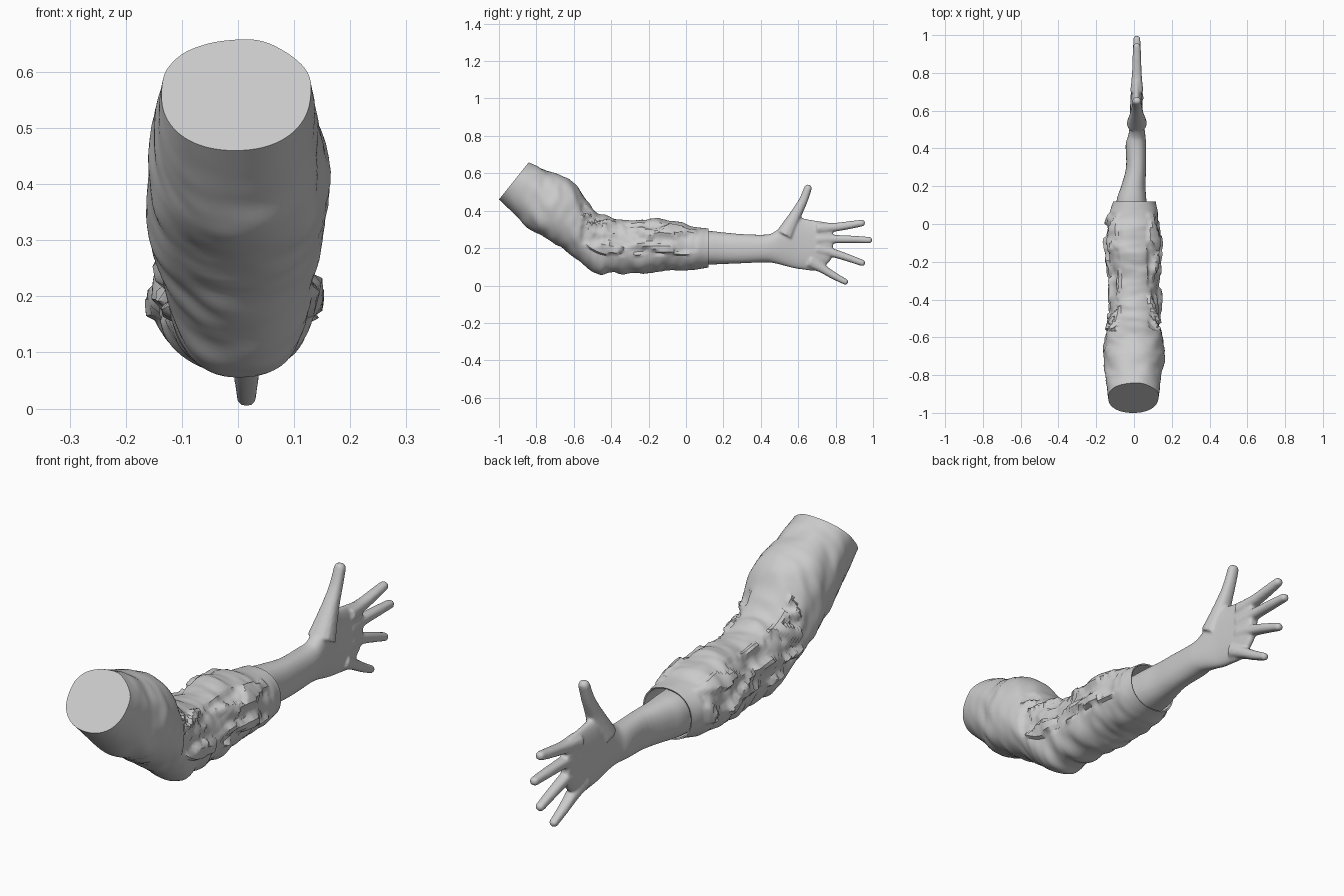
import bpy, bmesh, math
from mathutils import Vector, noise

if "Cube" in bpy.data.objects:
    bpy.data.objects.remove(bpy.data.objects["Cube"])

grey = bpy.data.materials.new("plain grey")
grey.use_nodes = True
grey.diffuse_color = (0.6, 0.6, 0.6, 1)
grey.node_tree.nodes["Principled BSDF"].inputs["Base Color"].default_value = (0.6, 0.6, 0.6, 1)


def spline(rows, steps):
    """Catmull-Rom through rows of numbers."""
    out = []
    for i in range(len(rows) - 1):
        quad = [rows[max(i - 1, 0)], rows[i], rows[i + 1], rows[min(i + 2, len(rows) - 1)]]
        for s in range(steps):
            t = s / steps
            out.append([0.5 * (2 * b + (c - a) * t + (2 * a - 5 * b + 4 * c - d) * t * t
                               + (3 * b - a - 3 * c + d) * t ** 3) for a, b, c, d in zip(*quad)])
    out.append(list(rows[-1]))
    return out


def loft(bm, rings, sides, power=1.0, warp=None, caps=(True, True)):
    """Skin oval rings given as bottom y, bottom z, top y, top z, min x, max x."""
    loops = []
    for by, bz, ty, tz, x0, x1 in rings:
        low, high = Vector(((x0 + x1) / 2, by, bz)), Vector(((x0 + x1) / 2, ty, tz))
        mid, up = (low + high) / 2, (high - low) / 2
        side = Vector(((x1 - x0) / 2, 0, 0))
        loop = []
        for k in range(sides):
            a = math.tau * k / sides
            c, s = math.cos(a), math.sin(a)
            off = side * math.copysign(abs(c) ** power, c) + up * math.copysign(abs(s) ** power, s)
            p = mid + off
            if warp:
                p += off.normalized() * warp(p, c, s)
            loop.append(bm.verts.new(p))
        loops.append(loop)
    for a, b in zip(loops, loops[1:]):
        for k in range(sides):
            j = (k + 1) % sides
            bm.faces.new((a[k], a[j], b[j], b[k]))
    if caps[0]:
        bm.faces.new(loops[0][::-1])
    if caps[1]:
        bm.faces.new(loops[-1])


def finish(bm, name, angle):
    bmesh.ops.recalc_face_normals(bm, faces=bm.faces)
    mesh = bpy.data.meshes.new(name)
    bm.to_mesh(mesh)
    bm.free()
    ob = bpy.data.objects.new(name, mesh)
    bpy.context.collection.objects.link(ob)
    mesh.materials.append(grey)
    bpy.ops.object.select_all(action='DESELECT')
    ob.select_set(True)
    bpy.context.view_layer.objects.active = ob
    bpy.ops.object.shade_smooth_by_angle(angle=math.radians(angle))
    return ob


def wrinkle(p, c, s):
    """Cloth folds, with ragged torn layers on both sides of the forearm."""
    fade = min(1, max(0, (p.y + 0.98) * 5)) * min(1, max(0, (0.12 - p.y) * 8))
    fold = 0.012 * noise.noise(Vector((p.x * 5, p.y * 14 + p.z * 5, p.z * 6)))
    fold += 0.006 * noise.noise(Vector((p.x * 12, p.y * 30, p.z * 12 + 4)))
    torn = 0
    if -0.56 < p.y < 0.06 and -0.3 < s < 0.85:
        n = noise.noise(Vector((p.x * 9, p.y * 8 + 3, p.z * 22)))
        torn = 0.013 if n > 0.12 else (-0.008 if n < -0.15 else 0)
    return (fold + torn) * fade


# Sleeve: bent upper arm, elbow, forearm and open cuff
sleeve_rings = [
    (-1.0, 0.46, -0.84, 0.66, -0.138, 0.128),
    (-0.91, 0.375, -0.73, 0.61, -0.15, 0.14),
    (-0.82, 0.29, -0.61, 0.555, -0.163, 0.157),
    (-0.67, 0.205, -0.54, 0.465, -0.155, 0.15),
    (-0.57, 0.13, -0.48, 0.395, -0.138, 0.138),
    (-0.47, 0.068, -0.41, 0.37, -0.13, 0.133),
    (-0.36, 0.066, -0.3, 0.348, -0.126, 0.13),
    (-0.2, 0.068, -0.17, 0.355, -0.142, 0.133),
    (-0.08, 0.074, -0.07, 0.345, -0.15, 0.138),
    (0.03, 0.085, 0.03, 0.317, -0.138, 0.13),
    (0.12, 0.096, 0.12, 0.305, -0.11, 0.115),
]
bm = bmesh.new()
loft(bm, spline(sleeve_rings, 10), 72, 0.92, wrinkle, (True, False))
finish(bm, "sleeve", 40)

# Lining: the inside wall of the cuff
bm = bmesh.new()
loft(bm, [(0.12, 0.096, 0.12, 0.305, -0.11, 0.115),
          (0.118, 0.101, 0.118, 0.3, -0.105, 0.11),
          (0.0, 0.11, 0.0, 0.295, -0.105, 0.1)], 72, 0.92)
bm.faces.ensure_lookup_table()
bmesh.ops.delete(bm, geom=[f for f in bm.faces if len(f.verts) > 4 and f.calc_center_median().y > 0.1],
                 context='FACES_ONLY')
finish(bm, "cuff_lining", 40)

# Forearm, wrist and palm: y, bottom z, top z, min x, max x
arm = [
    (-0.02, 0.11, 0.295, -0.1, 0.07),
    (0.12, 0.112, 0.292, -0.093, 0.066),
    (0.2, 0.115, 0.284, -0.068, 0.061),
    (0.3, 0.119, 0.275, -0.042, 0.064),
    (0.42, 0.124, 0.272, -0.044, 0.064),
    (0.47, 0.12, 0.285, -0.03, 0.06),
    (0.53, 0.105, 0.335, -0.022, 0.053),
    (0.58, 0.092, 0.375, -0.022, 0.048),
    (0.63, 0.085, 0.358, -0.02, 0.045),
    (0.7, 0.08, 0.346, -0.016, 0.042),
    (0.76, 0.12, 0.336, -0.012, 0.038),
    (0.785, 0.16, 0.32, -0.006, 0.032),
]
bm = bmesh.new()
loft(bm, spline([(y, b, y, t, l, r) for y, b, t, l, r in arm], 4), 32, 0.85)


def finger(path):
    """Tapered finger through points of y, z, radius with a rounded tip."""
    pts = spline(path, 4)
    a, b = pts[-2], pts[-1]
    d = Vector((b[0] - a[0], b[1] - a[1])).normalized()
    for t in (0.35, 0.7, 0.92):
        pts.append((b[0] + d.x * b[2] * t, b[1] + d.y * b[2] * t, b[2] * math.sqrt(1 - t * t)))
    rings = []
    for i, (y, z, r) in enumerate(pts):
        p, q = pts[max(i - 1, 0)], pts[min(i + 1, len(pts) - 1)]
        n = Vector((-(q[1] - p[1]), q[0] - p[0])).normalized() * r
        rings.append((y - n.x, z - n.y, y + n.x, z + n.y, 0.015 - r * 1.1, 0.015 + r * 1.1))
    loft(bm, rings, 12, 0.85)


finger([(0.53, 0.27, 0.05), (0.585, 0.375, 0.032), (0.625, 0.45, 0.024), (0.652, 0.52, 0.021)])
finger([(0.7, 0.305, 0.032), (0.79, 0.311, 0.024), (0.88, 0.324, 0.021), (0.94, 0.334, 0.018)])
finger([(0.7, 0.245, 0.03), (0.79, 0.248, 0.023), (0.9, 0.246, 0.02), (0.98, 0.243, 0.017)])
finger([(0.7, 0.195, 0.03), (0.79, 0.173, 0.023), (0.87, 0.147, 0.02), (0.942, 0.121, 0.017)])
finger([(0.66, 0.13, 0.034), (0.73, 0.09, 0.024), (0.79, 0.053, 0.02), (0.852, 0.02, 0.016)])
hand = finish(bm, "forearm_and_hand", 60)
remesh = hand.modifiers.new("Blend", 'REMESH')
remesh.mode = 'VOXEL'
remesh.voxel_size = 0.006
remesh.use_smooth_shade = True
smooth = hand.modifiers.new("Soften", 'SMOOTH')
smooth.factor = 0.5
smooth.iterations = 4
